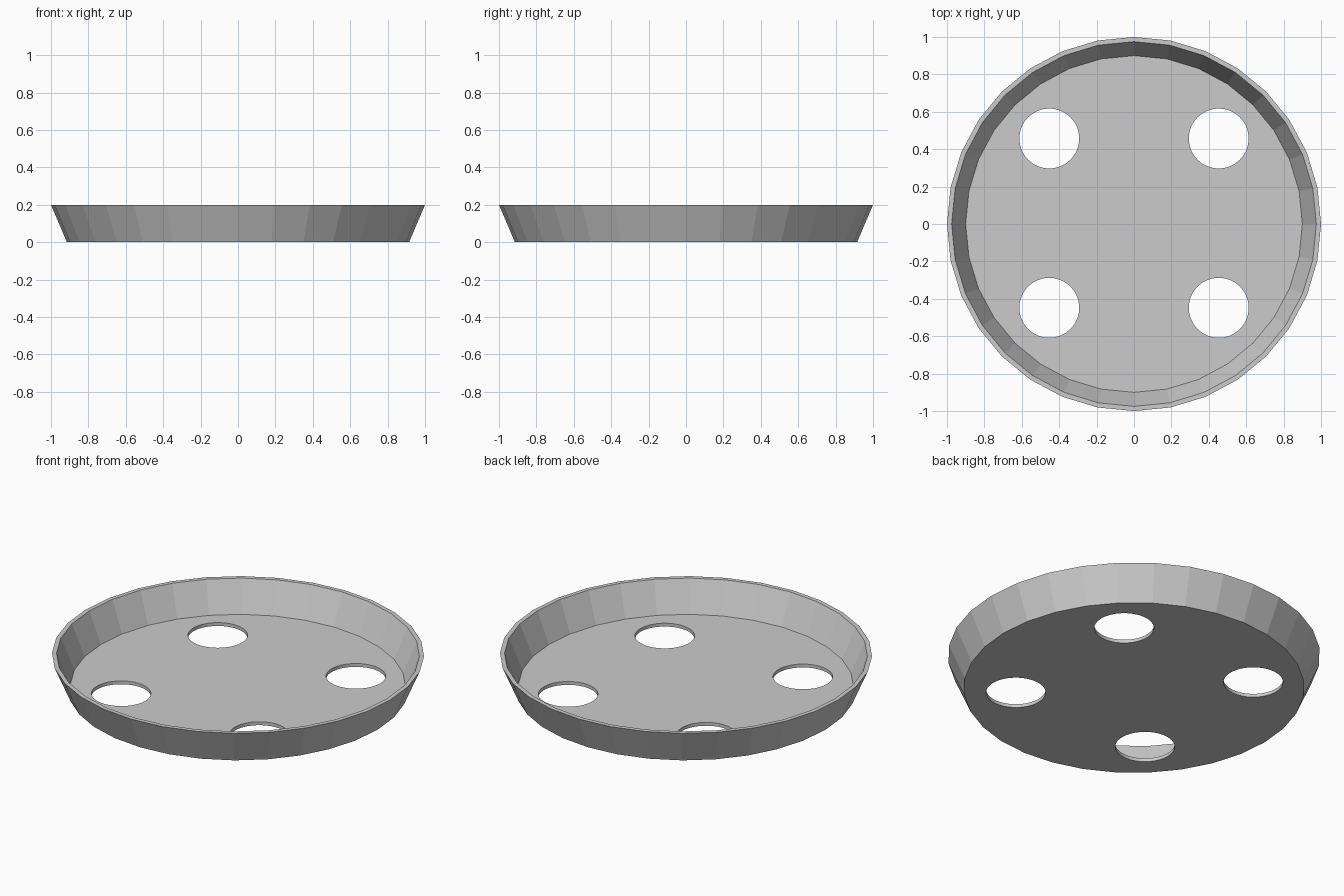
import bpy, bmesh
from math import sin, cos, pi

if "Cube" in bpy.data.objects:
    bpy.data.objects.remove(bpy.data.objects["Cube"])

SIDES = 32

# Tray body: closed profile (radius, height) revolved, with flat caps for floor
profile = [(0.915, 0.0), (0.921, 0.015), (1.0, 0.2), (0.975, 0.2), (0.9, 0.02)]
bm = bmesh.new()
rings = [[bm.verts.new((r * sin(2 * pi * i / SIDES), r * cos(2 * pi * i / SIDES), z))
          for i in range(SIDES)] for r, z in profile]
for a, b in zip(rings, rings[1:]):
    for i in range(SIDES):
        j = (i + 1) % SIDES
        bm.faces.new((a[i], a[j], b[j], b[i]))
bm.faces.new(rings[0])
bm.faces.new(rings[-1])
bmesh.ops.recalc_face_normals(bm, faces=bm.faces)
mesh = bpy.data.meshes.new("tray")
bm.to_mesh(mesh)
bm.free()
tray = bpy.data.objects.new("tray", mesh)
bpy.context.collection.objects.link(tray)

# Four round holes through the floor
cutters = []
for x in (-0.453, 0.453):
    for y in (-0.448, 0.457):
        bpy.ops.mesh.primitive_cylinder_add(vertices=64, radius=0.16, depth=0.2,
                                            location=(x, y, 0.01))
        cutter = bpy.context.object
        cutter.name = "hole_cutter"
        cutter.hide_render = True
        cutters.append(cutter)
        mod = tray.modifiers.new("hole", 'BOOLEAN')
        mod.operation = 'DIFFERENCE'
        mod.solver = 'EXACT'
        mod.object = cutter

# Apply the cuts and remove the cutters
bpy.ops.object.select_all(action='DESELECT')
bpy.context.view_layer.objects.active = tray
tray.select_set(True)
for mod in list(tray.modifiers):
    bpy.ops.object.modifier_apply(modifier=mod.name)
for cutter in cutters:
    bpy.data.objects.remove(cutter)
